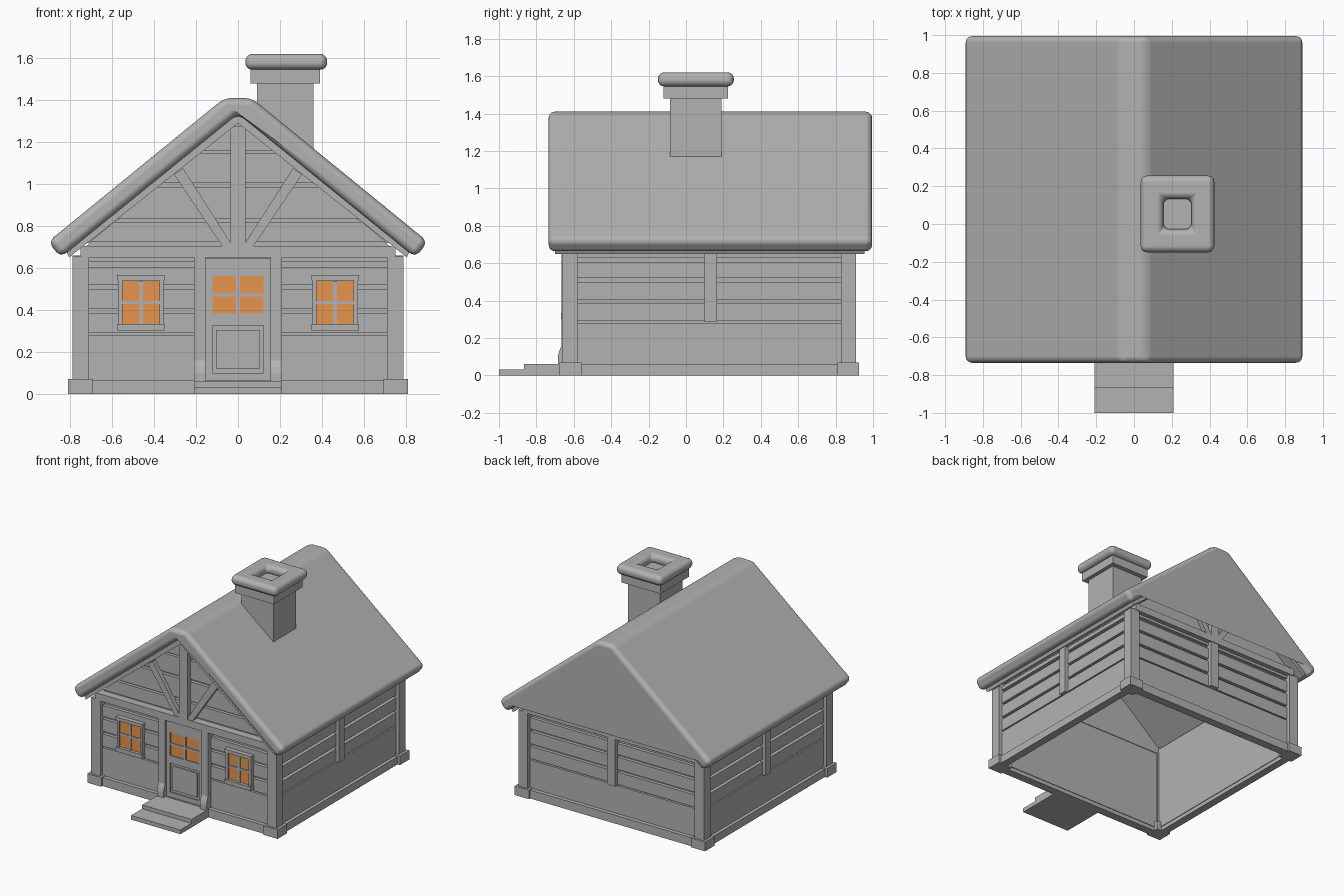
import bpy, bmesh, math

old = bpy.data.objects.get("Cube")
if old:
    bpy.data.objects.remove(old, do_unlink=True)


def material(name, color):
    m = bpy.data.materials.new(name)
    m.use_nodes = True
    m.diffuse_color = color
    m.node_tree.nodes["Principled BSDF"].inputs["Base Color"].default_value = color
    return m


GREY = material("plain grey", (0.45, 0.45, 0.45, 1))
GLOW = material("warm orange glass", (0.85, 0.32, 0.08, 1))
MID = 0.125  # house centre along y


def finish(name, bm, mat=GREY):
    bmesh.ops.recalc_face_normals(bm, faces=bm.faces)
    mesh = bpy.data.meshes.new(name)
    bm.to_mesh(mesh)
    bm.free()
    mesh.materials.append(mat)
    ob = bpy.data.objects.new(name, mesh)
    bpy.context.collection.objects.link(ob)
    return ob


def prism(name, pts, lo, hi, axis="y", mat=GREY):
    """Extrude an (x, z) outline along y, or a (y, z) outline along x."""
    bm = bmesh.new()
    place = (lambda a, b, d: (a, d, b)) if axis == "y" else (lambda a, b, d: (d, a, b))
    ends = [[bm.verts.new(place(a, b, d)) for a, b in pts] for d in (lo, hi)]
    for ring in ends:
        bm.faces.new(ring)
    for i in range(len(pts)):
        j = (i + 1) % len(pts)
        bm.faces.new((ends[0][i], ends[0][j], ends[1][j], ends[1][i]))
    return finish(name, bm, mat)


def box(name, x0, x1, y0, y1, z0, z1, mat=GREY):
    return prism(name, [(x0, z0), (x1, z0), (x1, z1), (x0, z1)], y0, y1, "y", mat)


def soften(ob, width):
    for p in ob.data.polygons:
        p.use_smooth = True
    b = ob.modifiers.new("rounding", "BEVEL")
    b.width = width
    b.segments = 5
    b.limit_method = "ANGLE"
    b.angle_limit = math.radians(25)
    b.harden_normals = True


def mirrored(half):
    return half + [(-x, z) for x, z in reversed(half) if x > 0]


# Wall boards, bottom and top heights
wall_boards = [(0.06, 0.28), (0.29, 0.385), (0.405, 0.50), (0.52, 0.605), (0.63, 0.66)]
gable_boards = [(0.725, 0.82), (0.835, 0.985), (1.005, 1.145), (1.16, 1.30)]

# Gable ends, front and back
for side, end in ((-1, "front"), (1, "back")):
    def y(depth):
        return MID + side * depth

    prism(end + "_wall", [(-0.74, 0.03), (0.74, 0.03), (0.74, 0.69), (0, 1.31), (-0.74, 0.69)],
          y(0.715), y(0.73))
    for z0, z1 in wall_boards:
        box(end + "_board", -0.72, 0.72, y(0.73), y(0.755), z0, z1)
    for z0, z1 in gable_boards:
        w0, w1 = (1.31 - z0) / 0.83, (1.31 - z1) / 0.83
        prism(end + "_gable_board", [(-w0, z0), (w0, z0), (w1, z1), (-w1, z1)], y(0.73), y(0.755))
    box(end + "_tie_beam", -0.75, 0.75, y(0.71), y(0.79), 0.65, 0.705)
    box(end + "_king_post", -0.035, 0.035, y(0.74), y(0.79), 0.70, 1.275)
    box(end + "_plinth", -0.70, 0.70, y(0.72), y(0.785), 0.0, 0.065)
    for s in (-1, 1):
        # Slanted brace and corner post
        prism(end + "_brace", [(s * x, z) for x, z in
              ((0.025, 0.705), (0.075, 0.705), (0.305, 1.045), (0.262, 1.075))], y(0.74), y(0.785))
        box(end + "_corner_post", s * 0.71, s * 0.79, y(0.705), y(0.785), 0.06, 0.655)
        box(end + "_post_foot", s * 0.69, s * 0.81, y(0.685), y(0.80), 0.0, 0.07)

box("back_middle_post", -0.035, 0.035, MID + 0.74, MID + 0.785, 0.285, 0.655)

# Long side walls
for s, side in ((1, "left"), (-1, "right")):
    box(side + "_wall", s * 0.725, s * 0.74, MID - 0.73, MID + 0.73, 0.03, 0.69)
    for z0, z1 in wall_boards:
        box(side + "_board", s * 0.74, s * 0.765, MID - 0.71, MID + 0.71, z0, z1)
    box(side + "_plinth", s * 0.73, s * 0.79, MID - 0.69, MID + 0.69, 0.0, 0.06)
    box(side + "_middle_post", s * 0.75, s * 0.79, 0.10, 0.165, 0.285, 0.66)

# Roof: thin deck under a thick soft covering
prism("roof_deck", mirrored([(0, 1.29), (0.805, 0.65), (0.825, 0.69), (0, 1.36)]),
      MID - 0.825, MID + 0.83)
outer = [(0.065, 1.41), (0.905, 0.725), (0.845, 0.65), (0, 1.335)]
cover = prism("roof_cover", outer + [(-x, z) for x, z in reversed(outer[:3])], -0.735, 0.995)
soften(cover, 0.035)

# Chimney with sloped foot, collar and soft ring cap
prism("chimney_shaft", [(0.09, 1.26), (0.36, 1.035), (0.36, 1.49), (0.09, 1.49)], -0.085, 0.19)
box("chimney_collar", 0.06, 0.39, -0.12, 0.225, 1.48, 1.56)
bm = bmesh.new()
loops = []
for hx, hy, z in ((0.195, 0.203, 1.545), (0.195, 0.203, 1.62),
                  (0.075, 0.08, 1.62), (0.075, 0.08, 1.545)):
    loops.append([bm.verts.new((0.23 + sx * hx, 0.053 + sy * hy, z))
                  for sx, sy in ((-1, -1), (1, -1), (1, 1), (-1, 1))])
for k in range(4):
    a, b = loops[k], loops[(k + 1) % 4]
    for i in range(4):
        j = (i + 1) % 4
        bm.faces.new((a[i], a[j], b[j], b[i]))
soften(finish("chimney_cap", bm), 0.034)


def glazing(name, cx, w, z0, z1, face):
    """Glowing plate divided by a cross of glazing bars."""
    zc = (z0 + z1) / 2
    box(name + "_glass", cx - w, cx + w, face - 0.005, face, z0, z1, GLOW)
    box(name + "_upright_bar", cx - 0.01, cx + 0.01, face - 0.012, face, z0, z1)
    box(name + "_cross_bar", cx - w, cx + w, face - 0.012, face, zc - 0.008, zc + 0.008)


# Front windows
for s, side in ((1, "left"), (-1, "right")):
    name, cx = side + "_window", s * 0.463
    box(name + "_back", cx - 0.10, cx + 0.10, -0.64, -0.60, 0.315, 0.555)
    glazing(name, cx, 0.09, 0.333, 0.537, -0.64)
    for t in (-1, 1):
        box(name + "_jamb", cx + t * 0.088, cx + t * 0.108, -0.658, -0.61, 0.32, 0.55)
    box(name + "_lintel", cx - 0.113, cx + 0.113, -0.665, -0.61, 0.54, 0.566)
    box(name + "_sill", cx - 0.113, cx + 0.113, -0.668, -0.61, 0.302, 0.333)

# Door with flared frame posts
box("door_slab", -0.16, 0.16, -0.638, -0.60, 0.06, 0.645)
for s in (-1, 1):
    box("door_stile", s * 0.122, s * 0.157, -0.65, -0.62, 0.06, 0.645)
    prism("door_frame_post", [(-0.60, 0.03), (-0.685, 0.03), (-0.685, 0.10), (-0.678, 0.13),
          (-0.665, 0.16), (-0.665, 0.65), (-0.60, 0.65)], s * 0.155, s * 0.21, "x")
for z0, z1 in ((0.06, 0.10), (0.325, 0.383), (0.562, 0.645)):
    box("door_rail", -0.125, 0.125, -0.65, -0.62, z0, z1)
box("door_panel", -0.105, 0.105, -0.646, -0.62, 0.12, 0.305)
glazing("door", 0, 0.122, 0.383, 0.562, -0.638)

# Front steps
box("upper_step", -0.21, 0.21, -0.865, -0.62, 0.028, 0.062)
box("lower_step", -0.21, 0.21, -1.0, -0.65, 0.0, 0.032)
